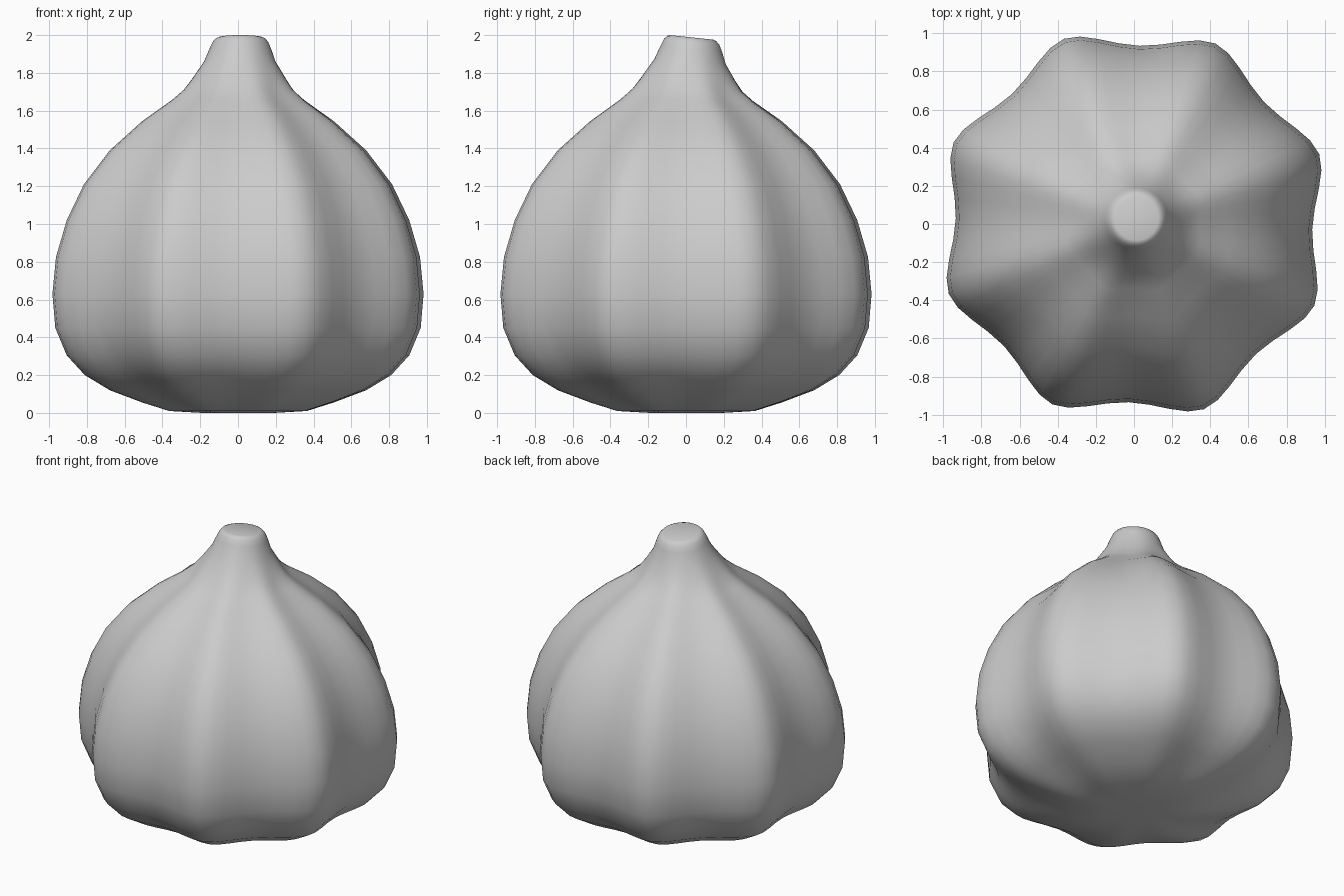
import bpy, bmesh
from math import sin, cos, pi, radians

if "Cube" in bpy.data.objects:
    bpy.data.objects.remove(bpy.data.objects["Cube"])

LOBES, SUB = 8, 4               # lobes; sub-steps per half lobe
PHASE = radians(20.7)           # angle of the first ridge

# Profile: height, ridge radius, lobe strength (0 = round, 1 = fully lobed)
PROFILE = [
    (0.0, 0.2, 0.8), (0.01, 0.385, 1), (0.055, 0.535, 1), (0.12, 0.717, 1),
    (0.2, 0.857, 1), (0.305, 0.958, 1), (0.45, 1.022, 1), (0.63, 1.038, 1),
    (0.825, 1.018, 1), (1.02, 0.958, 1), (1.21, 0.862, 1), (1.39, 0.717, 1),
    (1.545, 0.535, 1), (1.655, 0.37, 0.8), (1.71, 0.302, 0.5),
    (1.77, 0.252, 0.2), (1.86, 0.19, 0.05), (1.93, 0.162, 0),
    (1.965, 0.146, 0), (1.982, 0.13, 0), (1.988, 0.115, 0)]


def section(ridge, lobe):
    """Closed B-spline through alternating ridge and groove control points."""
    n = LOBES * 2
    hi = ridge * (1.026 + (1.114 - 1.026) * lobe)
    lo = ridge * (1.026 + (0.836 - 1.026) * lobe)
    ctrl = []
    for i in range(n):
        a = PHASE + i * 2 * pi / n
        r = lo if i % 2 else hi
        ctrl.append((r * cos(a), r * sin(a)))
    pts = []
    for i in range(n):
        for s in range(SUB):
            t = s / SUB
            w = ((1 - t) ** 3 / 6, (3 * t**3 - 6 * t**2 + 4) / 6,
                 (-3 * t**3 + 3 * t**2 + 3 * t + 1) / 6, t**3 / 6)
            p = [ctrl[(i + k - 1) % n] for k in range(4)]
            pts.append((sum(w[k] * p[k][0] for k in range(4)),
                        sum(w[k] * p[k][1] for k in range(4))))
    return pts


bm = bmesh.new()
rings = []
for z, ridge, lobe in PROFILE:
    # the stem leans slightly back and its cut end is tilted
    lean = max(0.0, min(1.0, (z - 1.62) / 0.33))
    rings.append([bm.verts.new((x + 0.013 * lean, y + 0.03 * lean,
                                z - 0.105 * y * lean))
                  for x, y in section(ridge, lobe)])

# Skin and end caps
for a, b in zip(rings, rings[1:]):
    for i in range(len(a)):
        j = (i + 1) % len(a)
        bm.faces.new((a[i], a[j], b[j], b[i]))
bm.faces.new(rings[0][::-1])
bm.faces.new(rings[-1])

mesh = bpy.data.meshes.new("lobed_fruit")
bm.to_mesh(mesh)
bm.free()
fruit = bpy.data.objects.new("lobed_fruit", mesh)
bpy.context.collection.objects.link(fruit)
bpy.context.view_layer.objects.active = fruit
fruit.select_set(True)
bpy.ops.object.shade_smooth_by_angle(angle=radians(50))
